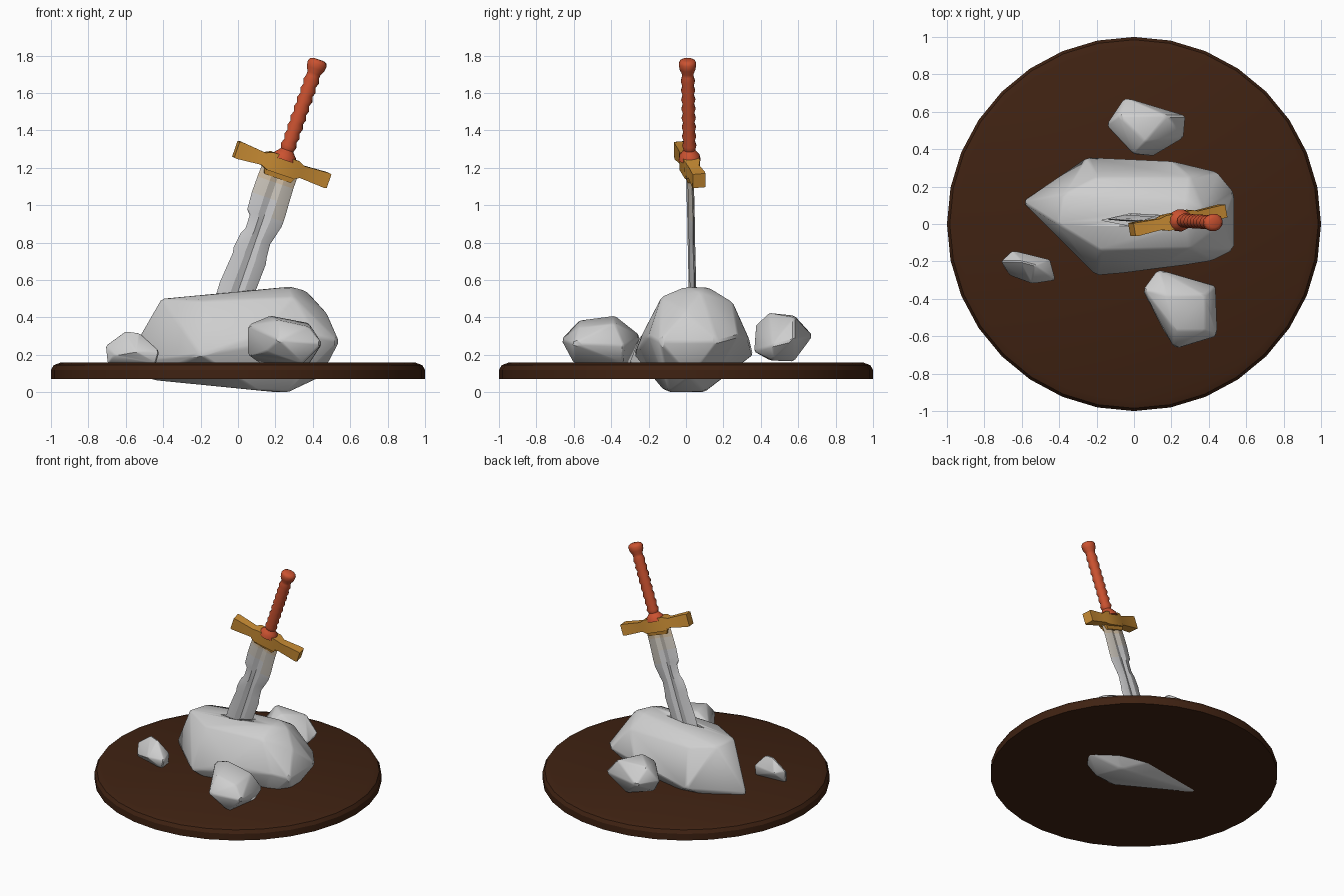
import bpy, bmesh, math
from mathutils import Matrix, Vector


def material(name, rgb):
    m = bpy.data.materials.new(name)
    m.diffuse_color = (*rgb, 1)
    return m


STONE = material("light stone", (0.62, 0.62, 0.62))
STEEL = material("steel", (0.58, 0.58, 0.59))
TAN = material("tan tint", (0.62, 0.50, 0.36))
PALE = material("pale tan tint", (0.60, 0.56, 0.50))
GOLD = material("golden orange", (0.60, 0.27, 0.035))
RED = material("orange red", (0.60, 0.085, 0.03))
BROWN = material("dark brown", (0.05, 0.016, 0.006))


def finish(name, bm, mats, angle=30, matrix=Matrix()):
    bmesh.ops.recalc_face_normals(bm, faces=bm.faces)
    me = bpy.data.meshes.new(name)
    bm.to_mesh(me)
    bm.free()
    for m in mats:
        me.materials.append(m)
    for p in me.polygons:
        p.use_smooth = True
    me.set_sharp_from_angle(angle=math.radians(angle))
    ob = bpy.data.objects.new(name, me)
    ob.matrix_world = matrix
    bpy.context.collection.objects.link(ob)
    return ob


def loft(name, rings, mats, angle=30, matrix=Matrix(), rule=None):
    """Skin a list of equal-length point rings and cap both ends."""
    bm = bmesh.new()
    vs = [[bm.verts.new(p) for p in r] for r in rings]
    n = len(vs[0])
    for a, b in zip(vs, vs[1:]):
        for i in range(n):
            j = (i + 1) % n
            bm.faces.new((a[i], a[j], b[j], b[i]))
    bm.faces.new(vs[0])
    bm.faces.new(vs[-1])
    if rule:
        for f in bm.faces:
            f.material_index = rule(f.calc_center_median())
    return finish(name, bm, mats, angle, matrix)


def circle(r, z, n, sy=1.0):
    return [(r * math.cos(2 * math.pi * i / n), sy * r * math.sin(2 * math.pi * i / n), z) for i in range(n)]


def rock(name, points, bevel):
    """Convex hull of a few corners with softened edges."""
    bm = bmesh.new()
    for p in points:
        bm.verts.new(p)
    res = bmesh.ops.convex_hull(bm, input=bm.verts)
    junk = {e for e in res["geom_interior"] + res["geom_unused"] if isinstance(e, bmesh.types.BMVert)}
    bmesh.ops.delete(bm, geom=list(junk), context='VERTS')
    bmesh.ops.dissolve_limit(bm, angle_limit=math.radians(8), verts=bm.verts, edges=bm.edges)
    bmesh.ops.bevel(bm, geom=bm.edges[:], offset=bevel, segments=1, profile=0.5,
                    affect='EDGES', clamp_overlap=True)
    return finish(name, bm, [STONE], 35)


# Round plinth
loft("plinth", [circle(r, z, 32) for r, z in
                [(1, 0.07), (1, 0.12), (0.985, 0.145), (0.945, 0.16)]], [BROWN])

# Main boulder, passing through the plinth
boulder = rock("boulder", [
    (-0.60, 0.12, 0.17), (-0.50, 0.10, 0.07), (-0.41, 0.00, 0.50), (-0.38, 0.16, 0.49),
    (-0.18, -0.14, 0.49), (0.30, -0.13, 0.51), (0.28, 0.00, 0.565), (0.28, 0.12, 0.56),
    (0.37, 0.08, 0.54), (0.47, 0.00, 0.43), (0.54, -0.14, 0.27), (0.54, 0.17, 0.27),
    (0.42, -0.20, 0.30), (0.10, -0.24, 0.30), (-0.20, -0.28, 0.20), (-0.25, 0.36, 0.20),
    (-0.05, 0.365, 0.25), (0.20, 0.34, 0.28), (0.45, 0.28, 0.30), (-0.20, 0.25, 0.47),
    (0.30, 0.25, 0.48), (0.10, -0.12, 0.01), (0.27, -0.09, 0.0), (0.20, 0.10, 0.0),
    (0.44, 0.02, 0.08)], 0.012)

# Slot around the blade
slot = loft("slot_cutter", [[(-0.17, 0.02, z), (-0.02, -0.01, z), (0.13, 0.05, z), (-0.02, 0.055, z)]
                            for z in (0.44, 0.7)], [STONE])
slot.hide_render = True
slot.hide_viewport = True
cut = boulder.modifiers.new("slot", 'BOOLEAN')
cut.operation = 'DIFFERENCE'
cut.object = slot

# Loose rocks
rock("back_rock", [
    (-0.15, 0.53, 0.30), (-0.05, 0.68, 0.30), (0.28, 0.58, 0.28), (0.27, 0.46, 0.25),
    (0.10, 0.36, 0.22), (0.00, 0.37, 0.36), (-0.08, 0.58, 0.41), (0.06, 0.44, 0.425),
    (0.18, 0.58, 0.40), (0.10, 0.58, 0.165), (-0.05, 0.45, 0.17), (0.20, 0.46, 0.17)], 0.01)
rock("front_rock", [
    (0.05, -0.35, 0.36), (0.05, -0.36, 0.20), (0.13, -0.24, 0.30), (0.44, -0.33, 0.25),
    (0.45, -0.60, 0.26), (0.22, -0.67, 0.28), (0.15, -0.56, 0.22), (0.17, -0.38, 0.41),
    (0.38, -0.38, 0.37), (0.22, -0.57, 0.385), (0.38, -0.57, 0.35), (0.34, -0.60, 0.15),
    (0.12, -0.30, 0.15), (0.38, -0.34, 0.15)], 0.01)
rock("left_rock", [
    (-0.71, -0.20, 0.25), (-0.65, -0.14, 0.24), (-0.45, -0.19, 0.23), (-0.42, -0.30, 0.22),
    (-0.55, -0.32, 0.22), (-0.66, -0.28, 0.20), (-0.60, -0.20, 0.33), (-0.53, -0.22, 0.32),
    (-0.70, -0.22, 0.15), (-0.44, -0.30, 0.15), (-0.45, -0.20, 0.15)], 0.007)

# Sword frame: local z runs up the grip, local x along the guard
lean = (Matrix.Translation((0.235, 0.02, 1.215)) @ Matrix.Rotation(math.radians(19.2), 4, 'Y')
        @ Matrix.Rotation(math.radians(1.2), 4, 'X'))
guard_frame = lean @ Matrix.Rotation(math.radians(11), 4, 'Z')
blade_frame = lean @ Matrix.Rotation(math.radians(6), 4, 'Z')

# Chipped blade with a central groove: (z, left edge, right edge)
edges = [(0, -0.10, 0.10), (-0.10, -0.104, 0.10), (-0.19, -0.105, 0.104), (-0.25, -0.10, 0.108),
         (-0.285, -0.098, 0.108), (-0.31, -0.075, 0.108), (-0.385, -0.073, 0.09), (-0.42, -0.09, 0.08),
         (-0.50, -0.10, 0.087), (-0.53, -0.094, 0.094), (-0.70, -0.108, 0.088), (-0.90, -0.10, 0.085)]
section = [(-1, 0), (-0.9, 0.006), (-0.35, 0.017), (0, 0.006), (0.35, 0.017), (0.9, 0.006),
           (1, 0), (0.9, -0.006), (0.35, -0.017), (0, -0.006), (-0.35, -0.017), (-0.9, -0.006)]


def blade_colour(c):
    if c.z > -0.10:
        return 1
    return 2 if c.z > (-0.27 if c.x > 0.02 else -0.19) else 0


loft("blade", [[(-a * s if s < 0 else b * s, y, z) for s, y in section] for z, a, b in edges],
     [STEEL, TAN, PALE], 25, blade_frame, blade_colour)

# Crossguard: (x, half height, half depth)
guard = [(-0.265, 0.044, 0.034), (-0.25, 0.047, 0.036), (-0.11, 0.034, 0.03), (-0.075, 0.05, 0.042),
         (0.075, 0.05, 0.042), (0.11, 0.034, 0.03), (0.25, 0.042, 0.036), (0.265, 0.039, 0.034)]
loft("crossguard", [[(x, -d, -h), (x, d, -h), (x, d, h), (x, -d, h)] for x, h, d in guard],
     [GOLD], 30, guard_frame)
# Collar under the guard
loft("collar", [[(-w, -d, z), (w, -d, z), (w, d, z), (-w, d, z)] for z, w, d in
                [(-0.075, 0.075, 0.022), (-0.03, 0.095, 0.032)]], [GOLD], 30, blade_frame)

# Ridged grip with pommel
profile = [(0.03, 0.068), (0.055, 0.062), (0.07, 0.048)]
for i in range(8):
    profile += [(0.085 + 0.052 * i, 0.035), (0.111 + 0.052 * i, 0.044)]
profile += [(0.502, 0.036), (0.52, 0.037), (0.545, 0.05), (0.575, 0.054), (0.59, 0.046), (0.597, 0.03)]
loft("grip", [circle(r, z, 12, 0.88) for z, r in profile], [RED], 40, guard_frame)
